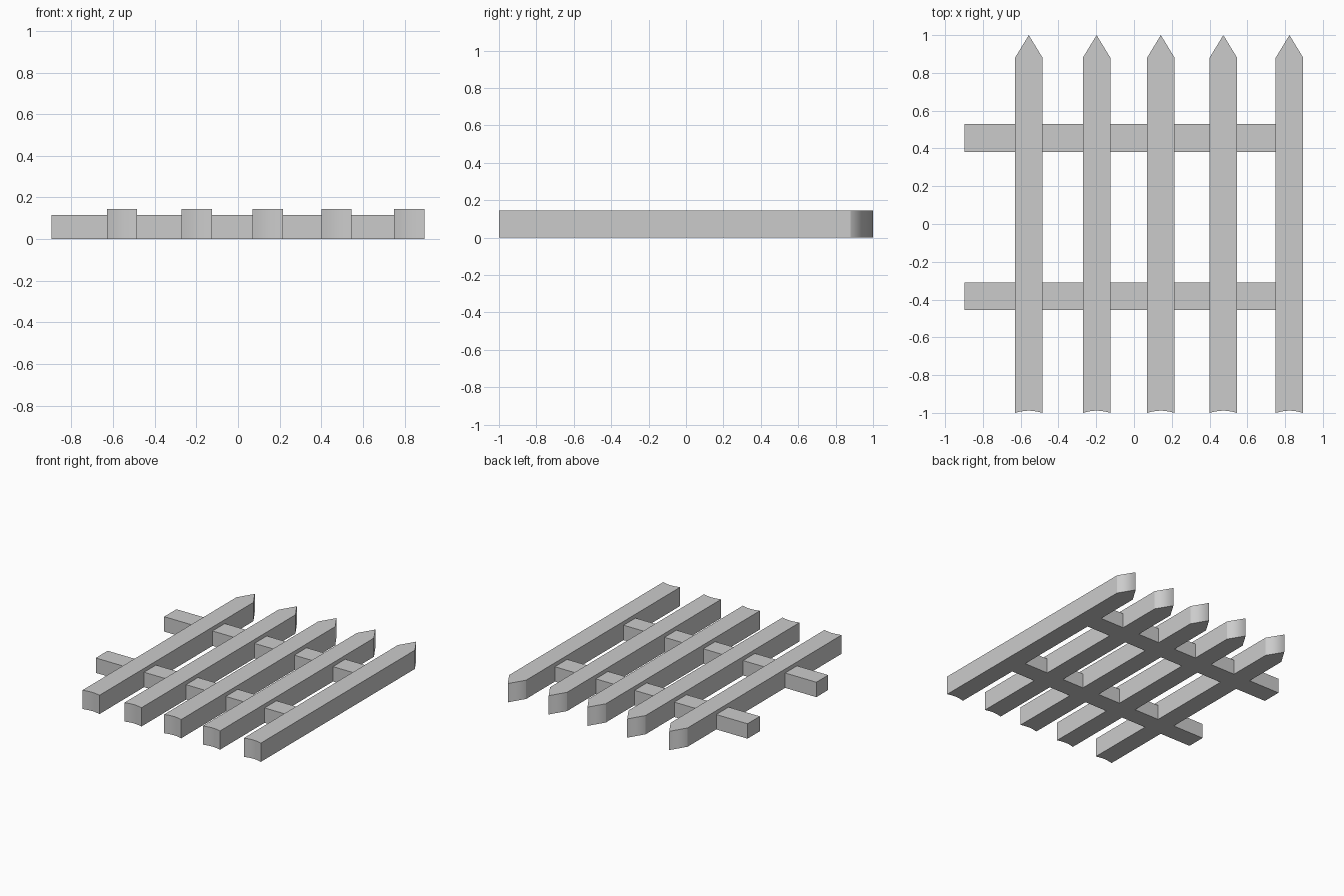
import bpy, bmesh, math

if "Cube" in bpy.data.objects:
    bpy.data.objects.remove(bpy.data.objects["Cube"])

HALF = 0.073       # half picket width
PICKET_H = 0.145
RAIL_H = 0.115
CENTRES = [-0.557, -0.198, 0.142, 0.473, 0.823]


def picket(bm, cx):
    # outline: hollowed foot, straight sides, pointed head
    foot = [(-HALF + 2 * HALF * i / 6, -1 + 0.012 * math.sin(math.pi * i / 6)) for i in range(7)]
    outline = foot + [(HALF, 0.88), (0, 1.0), (-HALF, 0.88)]
    n = len(outline)
    low = [bm.verts.new((cx + x, y, 0)) for x, y in outline]
    high = [bm.verts.new((cx + x, y, PICKET_H)) for x, y in outline]
    bm.faces.new(low[::-1])
    bm.faces.new(high)
    for i in range(n):
        j = (i + 1) % n
        f = bm.faces.new((low[i], low[j], high[j], high[i]))
        f.smooth = i < 6 or i in (7, 8)   # foot hollow and head blend smoothly


def make_object(name, bm):
    me = bpy.data.meshes.new(name)
    bm.to_mesh(me)
    bm.free()
    ob = bpy.data.objects.new(name, me)
    bpy.context.collection.objects.link(ob)
    return ob


# five pickets
bm = bmesh.new()
for cx in CENTRES:
    picket(bm, cx)
fence = make_object("fence", bm)

# two cross rails, ending inside the last picket, fused with the pickets
rails = []
for name, y0, y1 in (("upper_rail", 0.38, 0.53), ("lower_rail", -0.455, -0.31)):
    bm = bmesh.new()
    bmesh.ops.create_cube(bm, size=1)
    x0, x1 = -0.897, 0.82
    bmesh.ops.scale(bm, vec=(x1 - x0, y1 - y0, RAIL_H), verts=bm.verts)
    bmesh.ops.translate(bm, vec=((x0 + x1) / 2, (y0 + y1) / 2, RAIL_H / 2), verts=bm.verts)
    rail = make_object(name, bm)
    mod = fence.modifiers.new(name, 'BOOLEAN')
    mod.operation = 'UNION'
    mod.solver = 'EXACT'
    mod.object = rail
    rails.append(rail)

bpy.context.view_layer.objects.active = fence
fence.select_set(True)
for mod in list(fence.modifiers):
    bpy.ops.object.modifier_apply(modifier=mod.name)
for rail in rails:
    bpy.data.objects.remove(rail)
